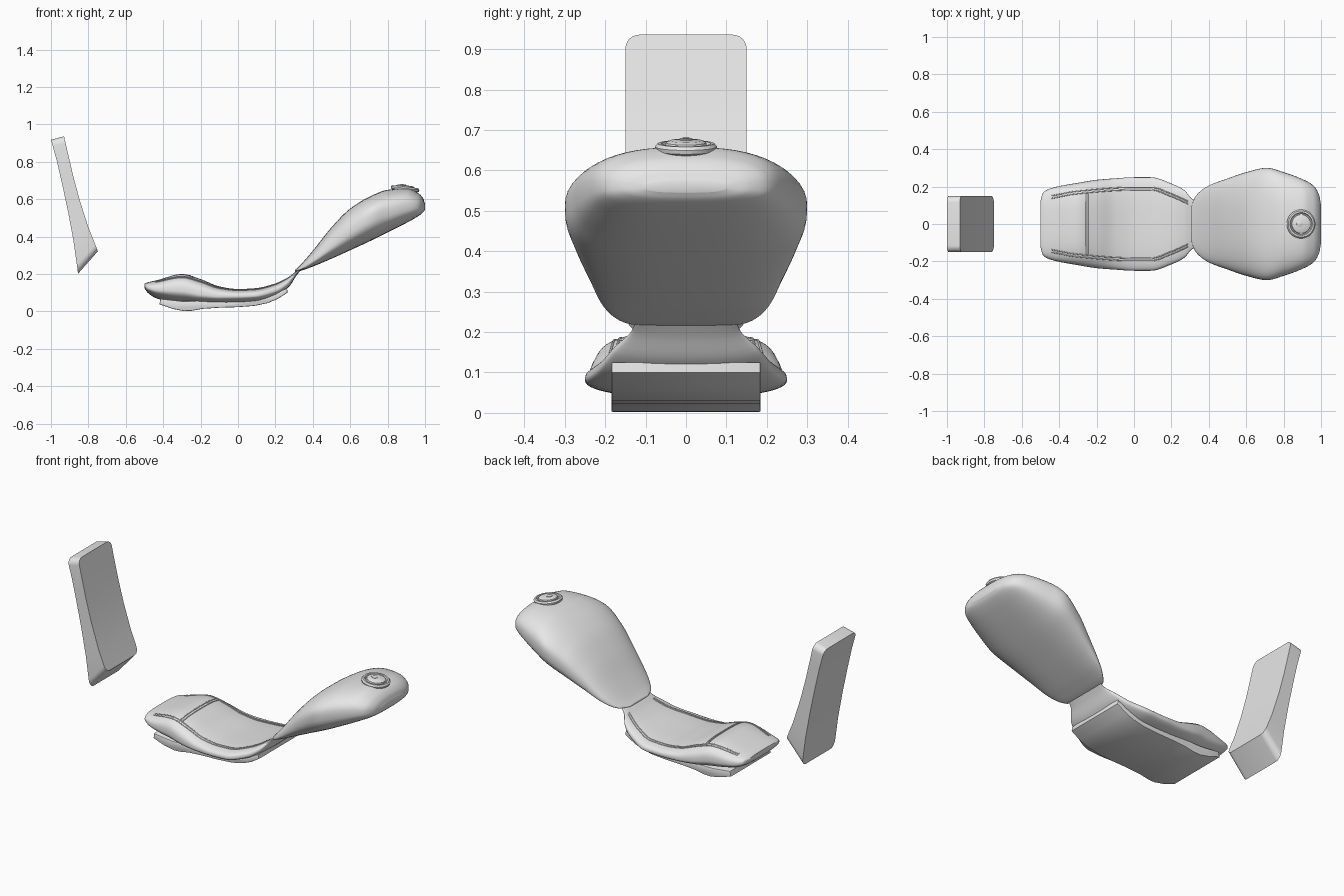
import bpy, bmesh, math
from mathutils import Matrix

if "Cube" in bpy.data.objects:
    bpy.data.objects.remove(bpy.data.objects["Cube"])

grey = bpy.data.materials.new("light_grey")
grey.use_nodes = True
grey.diffuse_color = (0.8, 0.8, 0.8, 1)
grey.node_tree.nodes["Principled BSDF"].inputs["Base Color"].default_value = (0.8, 0.8, 0.8, 1)


def finish(name, bm, angle=40):
    bmesh.ops.recalc_face_normals(bm, faces=bm.faces)
    mesh = bpy.data.meshes.new(name)
    bm.to_mesh(mesh)
    bm.free()
    mesh.materials.append(grey)
    obj = bpy.data.objects.new(name, mesh)
    bpy.context.collection.objects.link(obj)
    bpy.ops.object.select_all(action="DESELECT")
    obj.select_set(True)
    bpy.context.view_layer.objects.active = obj
    bpy.ops.object.shade_smooth_by_angle(angle=math.radians(angle))
    return obj


def blend(keys, x):
    """Smooth interpolation without overshoot; each key is (x, values...)."""
    x = min(max(x, keys[0][0]), keys[-1][0])
    i = max(k for k in range(len(keys) - 1) if keys[k][0] <= x)

    def rate(k, c):
        return (keys[k + 1][c] - keys[k][c]) / (keys[k + 1][0] - keys[k][0])

    def slope(k, c):
        if k == 0:
            return rate(0, c)
        if k == len(keys) - 1:
            return rate(k - 1, c)
        a, b = rate(k - 1, c), rate(k, c)
        return 2 * a * b / (a + b) if a * b > 0 else 0

    h = keys[i + 1][0] - keys[i][0]
    t = (x - keys[i][0]) / h
    out = []
    for c in range(1, len(keys[0])):
        p, q = keys[i][c], keys[i + 1][c]
        out.append(p * (1 + 2 * t) * (1 - t) ** 2 + q * t * t * (3 - 2 * t)
                   + h * slope(i, c) * t * (1 - t) ** 2 + h * slope(i + 1, c) * t * t * (t - 1))
    return out


def loft(name, keys, n_top, n_low, steps=72, sides=56):
    """Skin rounded cross-sections; keys are (x, top, widest height, bottom, half width)."""
    bm = bmesh.new()
    rings = []
    for s in range(steps + 1):
        f = (1 - math.cos(math.pi * s / steps)) / 2
        x = keys[0][0] + f * (keys[-1][0] - keys[0][0])
        top, mid, low, w = blend(keys, x)
        ring = []
        for k in range(sides):
            a = math.tau * k / sides
            c, sn = math.cos(a), math.sin(a)
            n = n_top if sn > 0 else n_low
            reach = (top if sn > 0 else low) - mid
            y = math.copysign(w * abs(c) ** (2 / n), c)
            ring.append(bm.verts.new((x, y, mid + reach * abs(sn) ** (2 / n))))
        rings.append(ring)
    for a, b in zip(rings, rings[1:]):
        for k in range(sides):
            j = (k + 1) % sides
            bm.faces.new((a[k], a[j], b[j], b[k]))
    bm.faces.new(rings[0])
    bm.faces.new(rings[-1])
    return finish(name, bm, 60)


def prism(outline, half):
    """Extrude a side outline across the width."""
    bm = bmesh.new()
    face = bm.faces.new([bm.verts.new((x, -half, z)) for x, z in outline])
    new = bmesh.ops.extrude_face_region(bm, geom=[face])["geom"]
    bmesh.ops.translate(bm, vec=(0, 2 * half, 0),
                        verts=[v for v in new if isinstance(v, bmesh.types.BMVert)])
    return bm


def lathe(name, profile, matrix, sides=48):
    bm = bmesh.new()
    verts = [bm.verts.new((r, 0, z)) for r, z in profile]
    edges = [bm.edges.new(p) for p in zip(verts, verts[1:])]
    bmesh.ops.spin(bm, geom=verts + edges, axis=(0, 0, 1), cent=(0, 0, 0),
                   angle=math.tau, steps=sides)
    bmesh.ops.remove_doubles(bm, verts=bm.verts, dist=0.0003)
    bm.transform(matrix)
    return finish(name, bm, 35)


# Fuel tank
tank = [(0.305, 0.222, 0.217, 0.212, 0.09), (0.33, 0.245, 0.225, 0.216, 0.15),
        (0.4, 0.325, 0.27, 0.24, 0.205), (0.5, 0.45, 0.355, 0.282, 0.243),
        (0.6, 0.55, 0.44, 0.327, 0.277), (0.71, 0.617, 0.51, 0.378, 0.3),
        (0.8, 0.65, 0.535, 0.422, 0.277), (0.9, 0.658, 0.555, 0.473, 0.24),
        (0.96, 0.635, 0.56, 0.507, 0.205), (0.99, 0.605, 0.56, 0.53, 0.155),
        (1.0, 0.575, 0.56, 0.545, 0.1)]
loft("fuel_tank", tank, 2.5, 2.8)

# Filler cap with its tapered collar, tilted with the tank
tilt = Matrix.Translation((0.893, 0, 0.657)) @ Matrix.Rotation(math.radians(7), 4, "Y")
lathe("filler_cap", [(0, -0.032), (0.036, -0.032), (0.075, -0.008), (0.077, 0.002),
                     (0.07, 0.01), (0.061, 0.01), (0.057, 0.003), (0.052, 0.003),
                     (0.05, 0.012), (0.04, 0.017), (0, 0.018)], tilt)
lathe("cap_lock", [(0, 0.01), (0.016, 0.01), (0.016, 0.02), (0.012, 0.022), (0, 0.022)],
      tilt @ Matrix.Translation((-0.01, 0, 0)), 24)

# Seat cushion
seat = [(-0.5, 0.148, 0.137, 0.125, 0.125), (-0.485, 0.155, 0.125, 0.102, 0.17),
        (-0.43, 0.168, 0.115, 0.068, 0.195), (-0.3, 0.2, 0.11, 0.042, 0.22),
        (-0.2, 0.173, 0.09, 0.036, 0.236), (-0.1, 0.134, 0.08, 0.036, 0.244),
        (0.0, 0.12, 0.08, 0.038, 0.25), (0.09, 0.124, 0.083, 0.046, 0.25),
        (0.2, 0.15, 0.108, 0.078, 0.216), (0.27, 0.184, 0.15, 0.128, 0.18),
        (0.31, 0.214, 0.2, 0.188, 0.135), (0.335, 0.23, 0.225, 0.22, 0.125)]
SEAT_TOP = 3
loft("seat_cushion", seat, SEAT_TOP, 2.2)


def on_seat(x, y):
    top, mid, low, w = blend(seat, x)
    rise = max(0, 1 - (abs(y) / w) ** SEAT_TOP) ** (1 / SEAT_TOP)
    return x, y, mid + (top - mid) * rise


def seam(name, path):
    """Thin piping that follows the cushion surface."""
    curve = bpy.data.curves.new(name, "CURVE")
    curve.dimensions = "3D"
    curve.bevel_depth = 0.003
    curve.bevel_resolution = 1
    curve.materials.append(grey)
    line = curve.splines.new("POLY")
    line.points.add(len(path) - 1)
    for point, (x, y) in zip(line.points, path):
        point.co = (*on_seat(x, y), 1)
    bpy.context.collection.objects.link(bpy.data.objects.new(name, curve))


# Double stitched seams along both sides and across the hump
seam_line = [(-0.44, 0.145), (-0.3, 0.17), (0.0, 0.19), (0.09, 0.19), (0.2, 0.155), (0.29, 0.115)]
for label, side in (("left", 1), ("right", -1)):
    for row, shift in (("outer", 0.006), ("inner", -0.008)):
        xs = [-0.44 + 0.73 * k / 60 for k in range(61)]
        seam(f"{label}_{row}_seam", [(x, side * (blend(seam_line, x)[0] + shift)) for x in xs])
for row, x in (("front", -0.243), ("rear", -0.257)):
    seam(f"{row}_cross_seam", [(x, -0.17 + 0.34 * k / 30) for k in range(31)])

# Seat base pan
pan = [(-0.42, 0.038), (-0.35, 0.014), (-0.29, 0.002), (-0.25, 0.003), (-0.19, 0.014),
       (-0.1, 0.02), (0.0, 0.023), (0.09, 0.03), (0.16, 0.045), (0.21, 0.066), (0.265, 0.1),
       (0.262, 0.125), (0.2, 0.095), (0.1, 0.06), (-0.3, 0.055), (-0.415, 0.068)]
bm = prism(pan, 0.185)
ends = [e for e in bm.edges if abs(e.verts[0].co.y - e.verts[1].co.y) < 0.01]
bmesh.ops.bevel(bm, geom=ends, offset=0.005, segments=2, affect="EDGES", profile=0.5)
finish("seat_base", bm, 30)

# Rear plate with rounded end corners
plate = [(-1.0, 0.918), (-0.93, 0.936), (-0.908, 0.84), (-0.88, 0.72), (-0.845, 0.59),
         (-0.8, 0.45), (-0.749, 0.322), (-0.855, 0.202), (-0.88, 0.38), (-0.908, 0.53),
         (-0.94, 0.68), (-0.97, 0.81)]
bm = prism(plate, 0.15)
caps = [{plate[0], plate[1]}, {plate[6], plate[7]}]
corners = [e for e in bm.edges
           if {(round(v.co.x, 3), round(v.co.z, 3)) for v in e.verts} in caps]
bmesh.ops.bevel(bm, geom=corners, offset=0.035, segments=6, affect="EDGES", profile=0.5)
finish("rear_plate", bm, 35)
